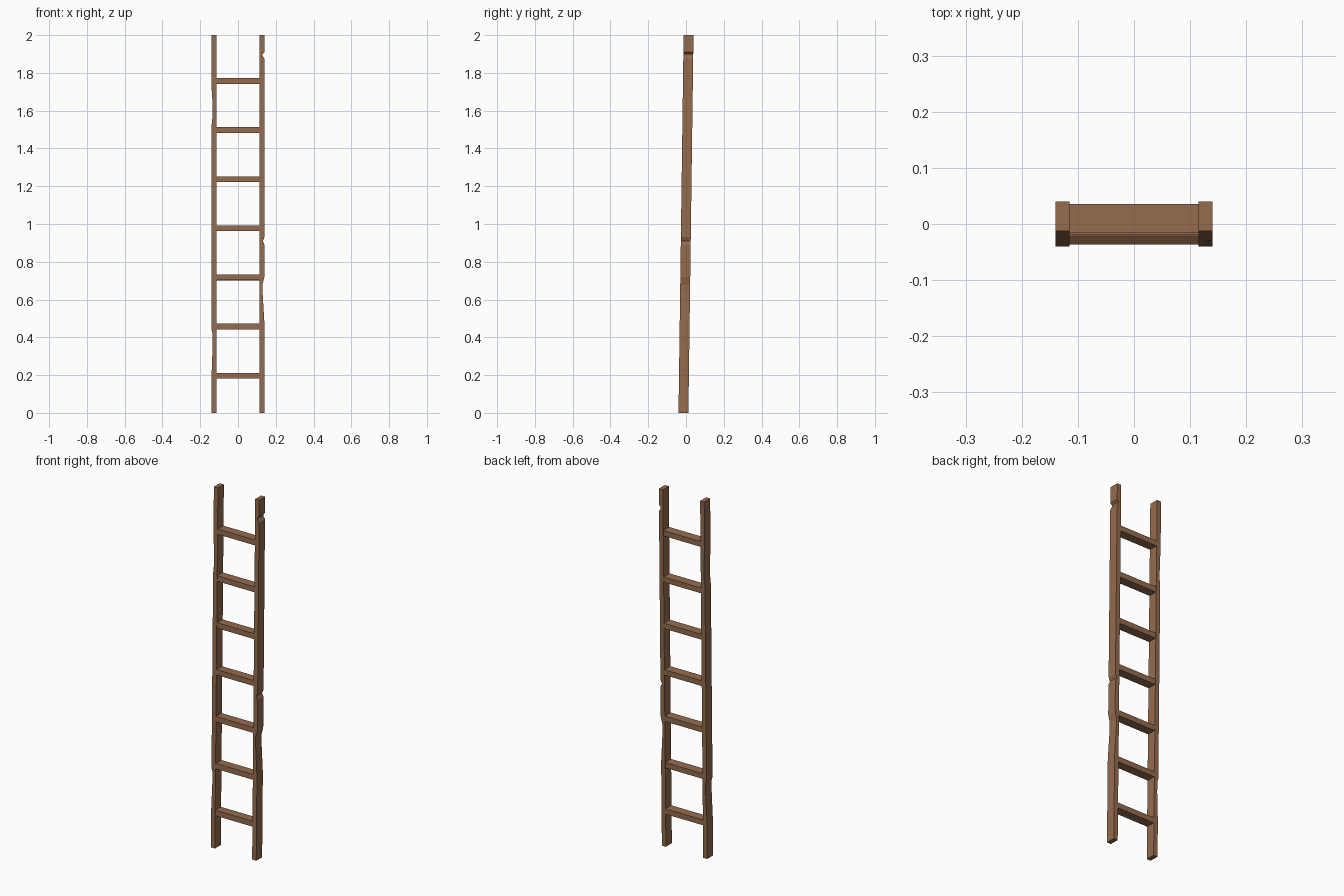
import bpy, bmesh, math
from mathutils import Matrix

if "Cube" in bpy.data.objects:
    bpy.data.objects.remove(bpy.data.objects["Cube"])

wood = bpy.data.materials.new("wood")
wood.diffuse_color = (0.30, 0.15, 0.075, 1)
wood.use_nodes = True
wood.node_tree.nodes["Principled BSDF"].inputs["Base Color"].default_value = wood.diffuse_color

TILT = Matrix.Translation((0, 0, 1)) @ Matrix.Rotation(-0.0135, 4, 'X') @ Matrix.Translation((0, 0, -1))
INNER, OUTER, HALF = 0.115, 0.14, 0.0262


def prism(name, outline, half_depth):
    # extrude an x-z outline through the ladder's depth, then lean it back
    bm = bmesh.new()
    face = bm.faces.new([bm.verts.new((x, -half_depth, z)) for x, z in outline])
    ext = bmesh.ops.extrude_face_region(bm, geom=[face])
    verts = [v for v in ext["geom"] if isinstance(v, bmesh.types.BMVert)]
    bmesh.ops.translate(bm, verts=verts, vec=(0, 2 * half_depth, 0))
    bmesh.ops.transform(bm, matrix=TILT, verts=bm.verts)
    bmesh.ops.recalc_face_normals(bm, faces=bm.faces)
    mesh = bpy.data.meshes.new(name)
    bm.to_mesh(mesh)
    bm.free()
    mesh.materials.append(wood)
    obj = bpy.data.objects.new(name, mesh)
    bpy.context.collection.objects.link(obj)
    return obj


def rail(name, side, wear):
    # straight inner edge, worn outer edge given as (height, cut depth)
    outline = [(side * INNER, 0), (side * OUTER, 0)]
    outline += [(side * (OUTER - d), z) for z, d in wear]
    outline += [(side * OUTER, 2), (side * INNER, 2)]
    return prism(name, outline, HALF)


# side rails with chips and worn dents
rail("left_rail", -1, [(0.20, 0), (0.36, 0.006), (0.42, 0.006), (0.44, 0),
                       (1.31, 0), (1.48, 0), (1.52, 0), (1.56, 0.004), (1.66, 0.004), (1.72, 0)])
rail("right_rail", 1, [(0.47, 0), (0.64, 0.010), (0.68, 0.010), (0.72, 0),
                       (0.89, 0), (0.91, 0.009), (0.93, 0),
                       (1.875, 0), (1.89, 0.010), (1.90, 0.010), (1.91, 0)])

# seven flat rungs
for i in range(7):
    z = 0.197 + 0.26 * i
    prism(f"rung_{i + 1}", [(-INNER, z - 0.015), (INNER, z - 0.015),
                            (INNER, z + 0.015), (-INNER, z + 0.015)], 0.0252)
